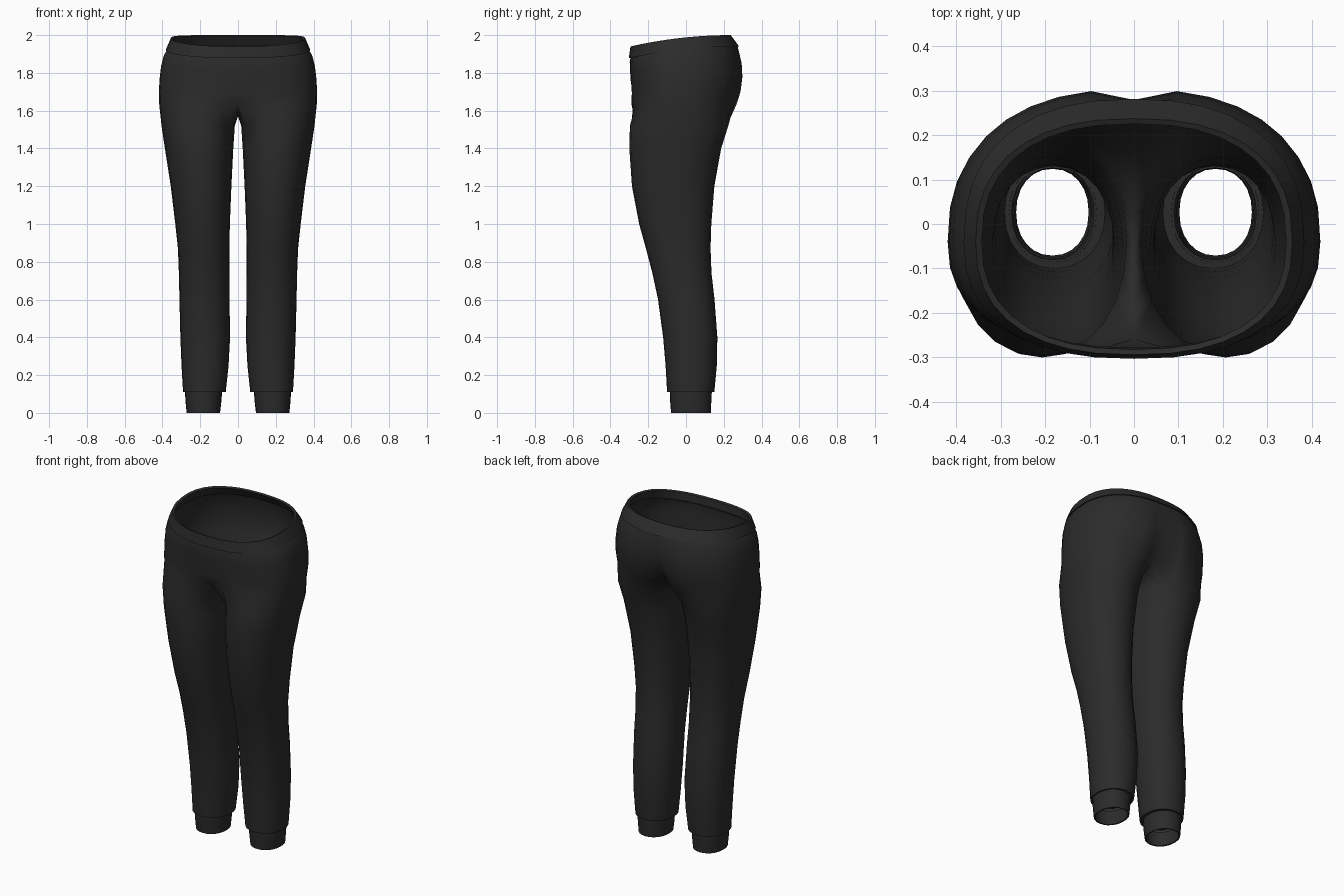
import bpy
import bmesh
from math import sin, cos, pi, copysign

cube = bpy.data.objects.get("Cube")
if cube:
    bpy.data.objects.remove(cube, do_unlink=True)

OPEN = 9      # hip columns run from -OPEN (front centre) to OPEN (back centre)
SIDES = 24    # columns around one leg

fabric = bpy.data.materials.new("charcoal_fabric")
fabric.use_nodes = True
colour = (0.024, 0.024, 0.024, 1)
fabric.diffuse_color = colour
fabric.node_tree.nodes["Principled BSDF"].inputs["Base Color"].default_value = colour


def rounded(value, power):
    return copysign(abs(value) ** (2 / power), value)


def hip_ring(width, front, back, z_front, z_back, dip_front=0, dip_back=0):
    """Half cross-section of the hips, tilted, with dips on the centre line."""
    middle = -0.04
    ring = []
    for i in range(-OPEN, OPEN + 1):
        angle = i / OPEN * pi / 2
        depth = back - middle if i > 0 else middle - front
        x = width * rounded(cos(angle), 2.4)
        y = middle + depth * rounded(sin(angle), 2.4)
        s = (y - front) / (back - front)
        z = z_front + (z_back - z_front) * (1 - (1 - s) ** 2)
        if i == OPEN:
            x, y = 0, y - dip_back
        elif i == -OPEN:
            x, y = 0, y + dip_front
        ring.append((x, y, z))
    return ring


def leg_ring(z, inner, outer, front, back):
    """Closed cross-section of one leg, in the same column order as the hips."""
    ring = []
    for i in range(-OPEN, SIDES - OPEN):
        angle = 2 * pi * i / SIDES
        x = (inner + outer) / 2 + (outer - inner) / 2 * rounded(cos(angle), 2.15)
        y = (front + back) / 2 + (back - front) / 2 * rounded(sin(angle), 2.15)
        ring.append((x, y, z))
    return ring


def skin(bm, rings, closed):
    """Join successive vertex rings with quads, facing outwards."""
    for upper, lower in zip(rings, rings[1:]):
        count = min(len(upper), len(lower))
        for i in range(count if closed else count - 1):
            j = (i + 1) % count
            bm.faces.new((lower[i], lower[j], upper[j], upper[i]))


def add_verts(bm, rings):
    return [[bm.verts.new(p) for p in ring] for ring in rings]


def finish(bm, name):
    mesh = bpy.data.meshes.new(name)
    bm.to_mesh(mesh)
    bm.free()
    mesh.materials.append(fabric)
    obj = bpy.data.objects.new(name, mesh)
    bpy.context.collection.objects.link(obj)
    bpy.ops.object.select_all(action="DESELECT")
    obj.select_set(True)
    bpy.context.view_layer.objects.active = obj
    bpy.ops.object.shade_smooth_by_angle(angle=0.75)
    mirror = obj.modifiers.new("Mirror", "MIRROR")
    mirror.merge_threshold = 0.0005


# Trouser body: hips, from waist to seat
hips = [
    hip_ring(0.372, -0.293, 0.272, 1.885, 1.945),
    hip_ring(0.392, -0.298, 0.285, 1.86, 1.91, 0, 0.01),
    hip_ring(0.407, -0.296, 0.299, 1.81, 1.85, 0, 0.02),
    hip_ring(0.415, -0.292, 0.303, 1.75, 1.78, 0, 0.035),
    hip_ring(0.419, -0.29, 0.293, 1.69, 1.7, 0.01, 0.06),
]

# Crotch: the hip section plus a saddle curve along the centre line
crotch = hip_ring(0.417, -0.293, 0.27, 1.64, 1.63, 0.035, 0.11)
start, end = crotch[-1], crotch[0]
gap = SIDES - 2 * OPEN
for k in range(1, gap):
    t = k / gap
    crotch.append((0, start[1] + (end[1] - start[1]) * t,
                   start[2] + (end[2] - start[2]) * t - 0.065 * sin(pi * t)))

# Legs: height, inner x, outer x, front y, back y
legs = [leg_ring(*row) for row in (
    (1.52, 0.017, 0.405, -0.297, 0.224),
    (1.4, 0.025, 0.387, -0.3, 0.186),
    (1.2, 0.035, 0.356, -0.286, 0.15),
    (1.0, 0.043, 0.332, -0.248, 0.134),
    (0.87, 0.046, 0.318, -0.212, 0.13),
    (0.74, 0.046, 0.313, -0.178, 0.135),
    (0.6, 0.045, 0.31, -0.148, 0.151),
    (0.4, 0.042, 0.305, -0.121, 0.166),
    (0.25, 0.05, 0.299, -0.108, 0.163),
    (0.11, 0.065, 0.291, -0.1, 0.15),
    (0.112, 0.09, 0.275, -0.08, 0.13),
)]
bm = bmesh.new()
hip_verts = add_verts(bm, hips)
crotch_verts = add_verts(bm, [crotch])
leg_verts = add_verts(bm, legs)
skin(bm, hip_verts + crotch_verts, closed=False)
skin(bm, crotch_verts + leg_verts, closed=True)
finish(bm, "trouser_body")

# Waistband: inner lip, rim, outer face and tucked lower edge
bm = bmesh.new()
skin(bm, add_verts(bm, [
    hip_ring(0.358, -0.278, 0.255, 1.89, 1.945),
    hip_ring(0.342, -0.282, 0.225, 1.935, 1.995),
    hip_ring(0.356, -0.294, 0.237, 1.94, 2.0),
    hip_ring(0.383, -0.303, 0.281, 1.878, 1.94),
    hip_ring(0.37, -0.29, 0.268, 1.88, 1.942),
]), closed=False)
finish(bm, "waistband")

# Ankle cuffs: outer sleeve and a turned-in hem
bm = bmesh.new()
skin(bm, add_verts(bm, [
    leg_ring(0.115, 0.084, 0.281, -0.086, 0.137),
    leg_ring(0.06, 0.088, 0.278, -0.084, 0.134),
    leg_ring(0, 0.095, 0.272, -0.079, 0.131),
    leg_ring(0.001, 0.102, 0.265, -0.071, 0.124),
    leg_ring(0.09, 0.095, 0.27, -0.076, 0.127),
]), closed=True)
finish(bm, "ankle_cuffs")
